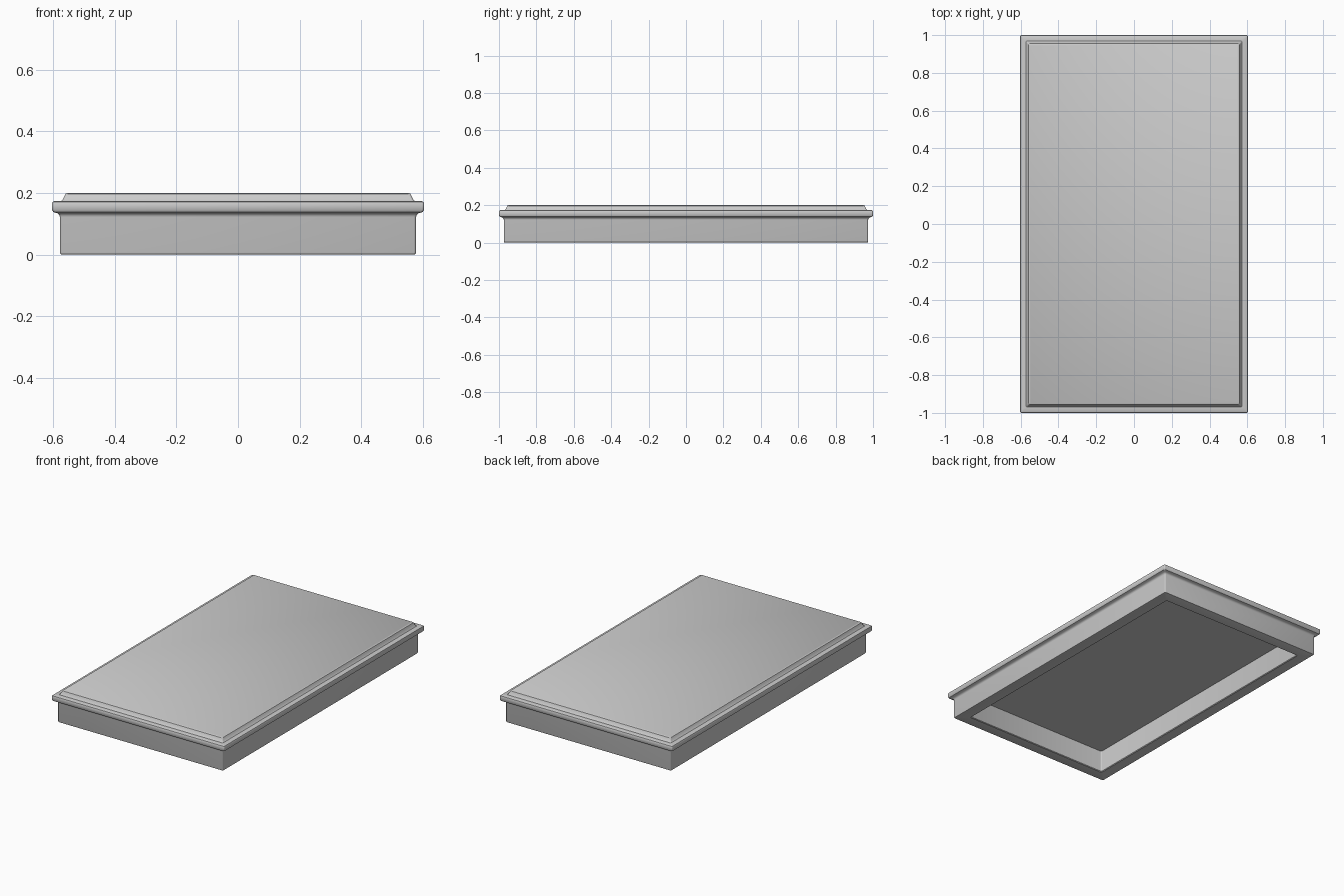
import bpy, bmesh, math

if "Cube" in bpy.data.objects:
    bpy.data.objects.remove(bpy.data.objects["Cube"])

HALF_X, HALF_Y = 0.603, 1.0   # outer edge of the rim
CORNER, SEGS = 0.007, 3       # small rounding of the upright corners


def rounded_rect(inset):
    """Points of a rectangle with softened corners, inset from the rim edge."""
    hx, hy = HALF_X - inset, HALF_Y - inset
    pts = []
    for k, (sx, sy) in enumerate([(1, 1), (-1, 1), (-1, -1), (1, -1)]):
        for i in range(SEGS + 1):
            a = (k + i / SEGS) * math.pi / 2
            pts.append((sx * (hx - CORNER) + CORNER * math.cos(a),
                        sy * (hy - CORNER) + CORNER * math.sin(a)))
    return pts


def loft(name, profile):
    """Sweep an (inset, z) profile round the rectangle and cap both ends."""
    bm = bmesh.new()
    rings = [[bm.verts.new((x, y, z)) for x, y in rounded_rect(d)] for d, z in profile]
    for lo, hi in zip(rings, rings[1:]):
        n = len(lo)
        for i in range(n):
            j = (i + 1) % n
            bm.faces.new((lo[i], lo[j], hi[j], hi[i]))
    bm.faces.new(rings[0])
    bm.faces.new(rings[-1])
    bmesh.ops.recalc_face_normals(bm, faces=bm.faces)
    mesh = bpy.data.meshes.new(name)
    bm.to_mesh(mesh)
    bm.free()
    obj = bpy.data.objects.new(name, mesh)
    bpy.context.collection.objects.link(obj)
    bpy.context.view_layer.objects.active = obj
    obj.select_set(True)
    bpy.ops.object.shade_smooth_by_angle(angle=math.radians(35))
    obj.select_set(False)
    return obj


# Recess and hollow frame
recess = [(0.101, 0.14), (0.101, 0.004), (0.097, 0.0)]
frame = [(0.034, 0.0), (0.028, 0.002), (0.026, 0.008), (0.026, 0.122)]
# Cove under the rim, then the rim with eased edges
rim = [(0.024, 0.129), (0.019, 0.134), (0.011, 0.136), (0.004, 0.139), (0.0, 0.146),
       (0.0, 0.165), (0.002, 0.171), (0.008, 0.174)]
# Raised panel with a small stepped edge
panel = [(0.031, 0.174), (0.035, 0.178), (0.040, 0.188), (0.044, 0.197), (0.049, 0.2)]

loft("framed_lid", recess + frame + rim + panel)
